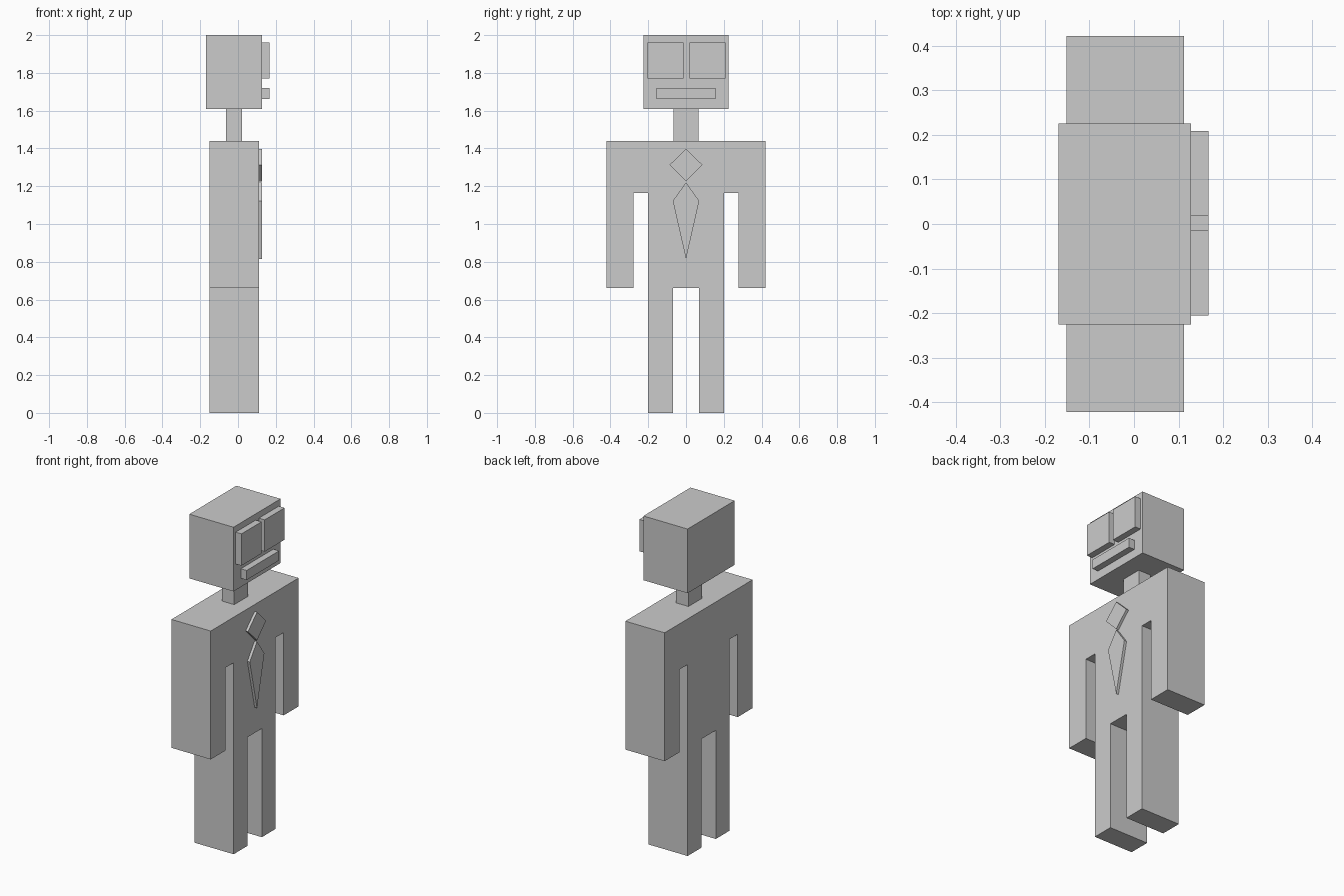
import bpy
import bmesh

if "Cube" in bpy.data.objects:
    bpy.data.objects.remove(bpy.data.objects["Cube"])

grey = bpy.data.materials.new("plain grey")
grey.diffuse_color = (0.6, 0.6, 0.6, 1)
grey.use_nodes = True
grey.node_tree.nodes["Principled BSDF"].inputs["Base Color"].default_value = grey.diffuse_color


def extrude_profile(name, points, x0, x1):
    """Extrude a closed (y, z) outline from x0 to x1."""
    bm = bmesh.new()
    face = bm.faces.new([bm.verts.new((x0, y, z)) for y, z in points])
    result = bmesh.ops.extrude_face_region(bm, geom=[face])
    moved = [v for v in result["geom"] if isinstance(v, bmesh.types.BMVert)]
    bmesh.ops.translate(bm, verts=moved, vec=(x1 - x0, 0, 0))
    bmesh.ops.recalc_face_normals(bm, faces=bm.faces)
    mesh = bpy.data.meshes.new(name)
    bm.to_mesh(mesh)
    bm.free()
    mesh.materials.append(grey)
    obj = bpy.data.objects.new(name, mesh)
    bpy.context.collection.objects.link(obj)
    return obj


def block(name, x, y, z):
    outline = [(y[0], z[0]), (y[1], z[0]), (y[1], z[1]), (y[0], z[1])]
    return extrude_profile(name, outline, *x)


def mirrored(half):
    """Complete a right-hand outline with its mirror image."""
    return half + [(-y, z) for y, z in reversed(half) if y > 0]


# Body, arms and legs in one flat outline
half_body = [(0.422, 1.44), (0.422, 0.66), (0.279, 0.66), (0.279, 1.163),
             (0.202, 1.163), (0.202, 0), (0.069, 0), (0.069, 0.66)]
extrude_profile("body", mirrored(half_body), -0.152, 0.112)

# Neck and head
block("neck", (-0.063, 0.021), (-0.066, 0.066), (1.44, 1.61))
block("head", (-0.169, 0.128), (-0.226, 0.226), (1.61, 2.0))

# Face: raised eyes and mouth
for name, y in (("right_eye", (-0.205, -0.013)), ("left_eye", (0.018, 0.209))):
    block(name, (0.128, 0.167), y, (1.769, 1.962))
block("mouth", (0.128, 0.167), (-0.156, 0.156), (1.663, 1.721))

# Tie: diamond knot and long kite
extrude_profile("tie_knot", mirrored([(0, 1.398), (0.087, 1.313), (0, 1.226)]),
                0.112, 0.128)
extrude_profile("tie_blade", mirrored([(0, 1.22), (0.07, 1.122), (0, 0.815)]),
                0.112, 0.128)
